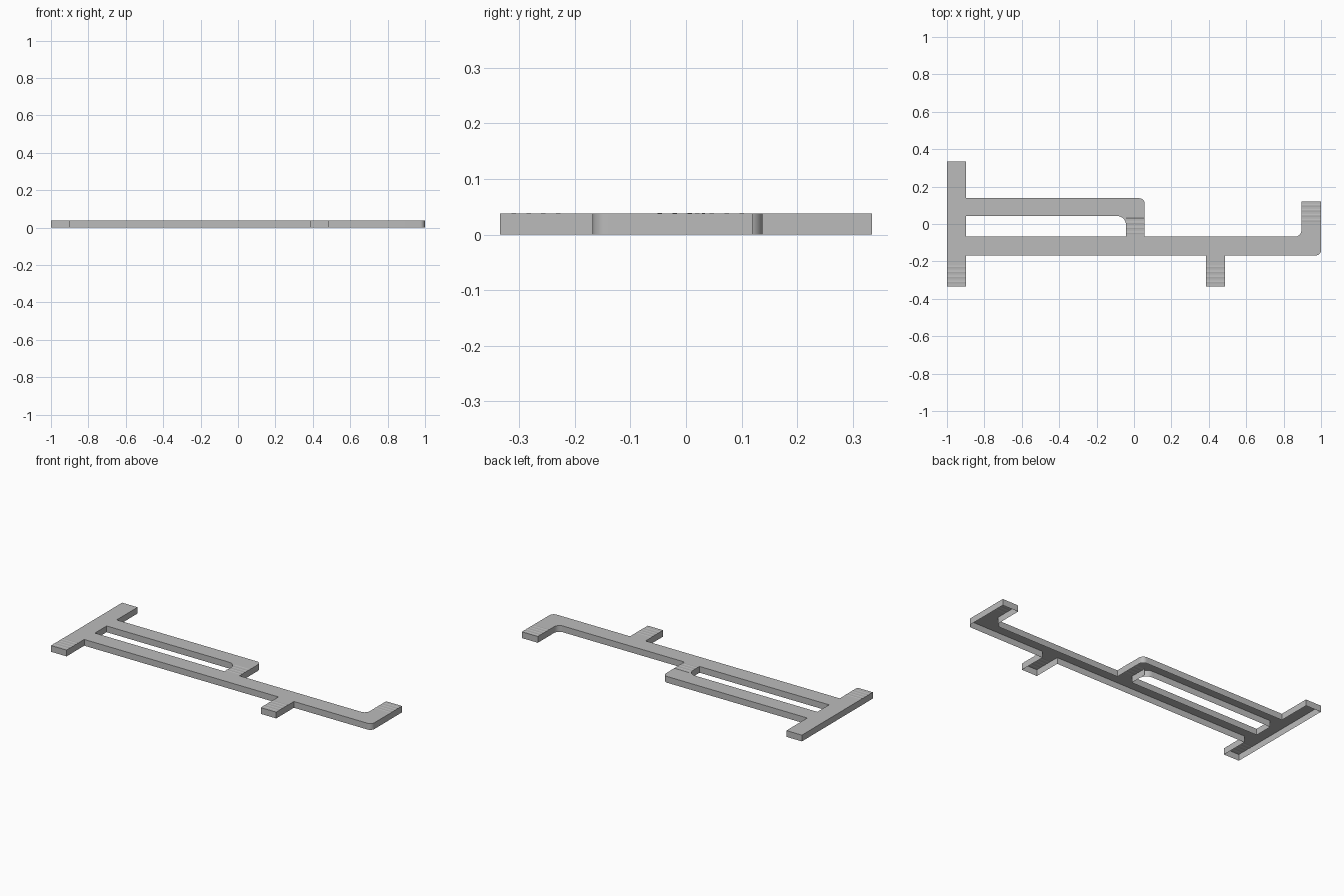
import bpy, bmesh, math
from mathutils import Vector

DECK = 0.0375      # height of the flat walkway
RIB = 0.0015       # height of the ribs above it
PITCH = 0.0267     # rib spacing

if "Cube" in bpy.data.objects:
    bpy.data.objects.remove(bpy.data.objects["Cube"], do_unlink=True)

grey = bpy.data.materials.new("plain grey")
grey.use_nodes = True
colour = (0.5, 0.5, 0.5, 1)
grey.diffuse_color = colour
grey.node_tree.nodes["Principled BSDF"].inputs["Base Color"].default_value = colour


def finish(name, bm):
    bmesh.ops.remove_doubles(bm, verts=bm.verts, dist=1e-5)
    mesh = bpy.data.meshes.new(name)
    bm.to_mesh(mesh)
    bm.free()
    mesh.materials.append(grey)
    obj = bpy.data.objects.new(name, mesh)
    bpy.context.collection.objects.link(obj)
    bpy.ops.object.select_all(action='DESELECT')
    obj.select_set(True)
    bpy.context.view_layer.objects.active = obj
    bpy.ops.object.shade_smooth_by_angle(angle=math.radians(35))


def quad(bm, *points):
    bm.faces.new([bm.verts.new(p) for p in points])


def rounded(corners, steps=8):
    """Turn (x, y, radius, wall) corners into (point, wall to next) pairs."""
    out = []
    for i, (x, y, r, wall) in enumerate(corners):
        p = Vector((x, y))
        if not r:
            out.append((p, wall))
            continue
        before = (Vector(corners[i - 1][:2]) - p).normalized() * r
        after = (Vector(corners[(i + 1) % len(corners)][:2]) - p).normalized() * r
        for k in range(steps + 1):
            a = math.pi / 2 * k / steps
            q = p + before * (1 - math.sin(a)) + after * (1 - math.cos(a))
            out.append((q, wall if k == steps else True))
    return out


# Walkway: one flat outline, counter-clockwise; no wall where a pad joins
outline = rounded([
    (-1, -0.22, 0, False), (-0.898, -0.22, 0, True),
    (-0.898, -0.168, 0, True), (0.385, -0.168, 0, True),
    (0.385, -0.22, 0, False), (0.487, -0.22, 0, True),
    (0.487, -0.168, 0, True), (1, -0.168, 0.028, True),
    (1, 0.01, 0, False), (0.895, 0.01, 0, True),
    (0.895, -0.068, 0.035, True), (0.057, -0.068, 0, False),
    (-0.042, -0.068, 0, True), (-0.898, -0.068, 0, True),
    (-0.898, 0.043, 0, True), (-0.042, 0.043, 0.05, False),
    (-0.042, 0.035, 0, False), (0.057, 0.035, 0, True),
    (0.057, 0.138, 0.03, True), (-0.898, 0.138, 0, True),
    (-0.898, 0.335, 0, True), (-1, 0.335, 0, True),
])
bm = bmesh.new()
top = bm.faces.new([bm.verts.new((p.x, p.y, DECK)) for p, _ in outline])
top.normal_update()
bmesh.ops.triangulate(bm, faces=[top], quad_method='BEAUTY', ngon_method='EAR_CLIP')
for i, (a, wall) in enumerate(outline):
    b = outline[(i + 1) % len(outline)][0]
    if wall:
        quad(bm, (a.x, a.y, 0), (b.x, b.y, 0), (b.x, b.y, DECK), (a.x, a.y, DECK))
finish("walkway", bm)


def ribbed_pad(name, x0, x1, y_end, y_in, first_rib, closed=True):
    """Ribbed strip running inward from y_end, with open underside."""
    length = abs(y_in - y_end)
    sign = 1 if y_in > y_end else -1
    count = 48
    profile = []
    for k in range(count + 1):
        s = length * k / count
        rib = max(0, math.cos(2 * math.pi * (s - first_rib) / PITCH))
        if k == count or s < first_rib - PITCH / 2:
            rib = 0
        profile.append((y_end + sign * s, DECK + RIB * rib))
    if sign < 0:
        profile.reverse()
    bm = bmesh.new()
    for (ya, za), (yb, zb) in zip(profile, profile[1:]):
        quad(bm, (x0, ya, za), (x1, ya, za), (x1, yb, zb), (x0, yb, zb))
        quad(bm, (x1, ya, 0), (x1, yb, 0), (x1, yb, zb), (x1, ya, za))
        quad(bm, (x0, yb, 0), (x0, ya, 0), (x0, ya, za), (x0, yb, zb))
    if closed:
        xa, xb = (x0, x1) if sign > 0 else (x1, x0)
        quad(bm, (xa, y_end, 0), (xb, y_end, 0),
             (xb, y_end, DECK), (xa, y_end, DECK))
    finish(name, bm)


# Ribbed pads at the arm ends and in the middle link
ribbed_pad("right_front_pad", -1, -0.898, -0.335, -0.22, 0.025)
ribbed_pad("left_front_pad", 0.385, 0.487, -0.335, -0.22, 0.025)
ribbed_pad("hook_pad", 0.895, 1, 0.12, 0.01, 0.02)
ribbed_pad("middle_pad", -0.042, 0.057, -0.068, 0.035, 0.021, closed=False)
